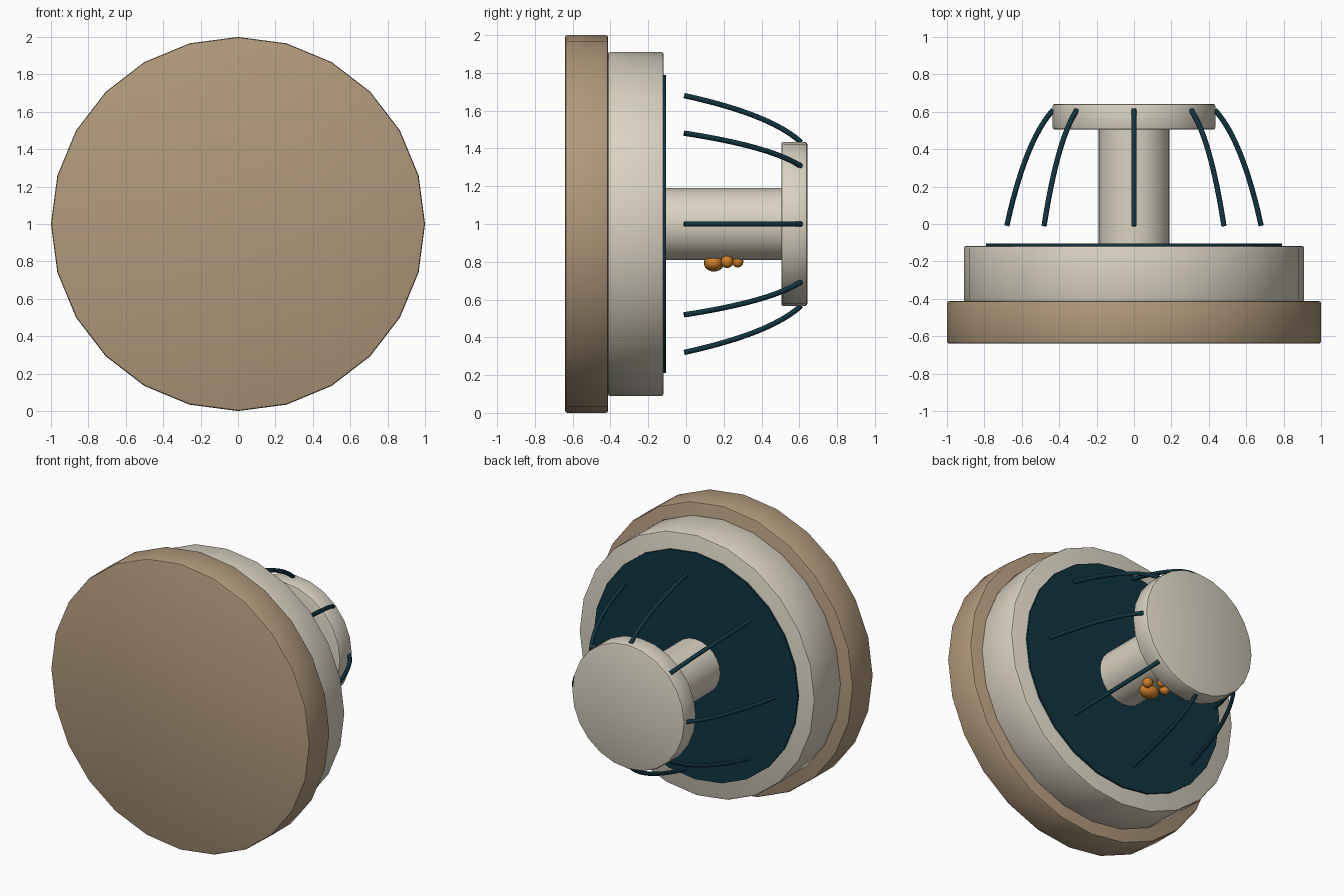
import bpy
import math
from mathutils import Vector

cube = bpy.data.objects.get("Cube")
if cube:
    bpy.data.objects.remove(cube, do_unlink=True)

AXIS_Z = 1.0  # height of the central axis, which runs along y


def material(name, rgb):
    mat = bpy.data.materials.new(name)
    mat.use_nodes = True
    mat.diffuse_color = (*rgb, 1)
    mat.node_tree.nodes["Principled BSDF"].inputs["Base Color"].default_value = (*rgb, 1)
    return mat


TAN = material("tan", (0.44, 0.32, 0.20))
CREAM = material("cream", (0.70, 0.65, 0.54))
TEAL = material("dark teal", (0.005, 0.035, 0.052))
ORANGE = material("orange", (0.62, 0.21, 0.02))


def drum(name, radius, y0, y1, mat, bevel=0.0, sides=24):
    bpy.ops.mesh.primitive_cylinder_add(
        vertices=sides, radius=radius, depth=y1 - y0,
        location=(0, (y0 + y1) / 2, AXIS_Z), rotation=(math.pi / 2, 0, 0))
    obj = bpy.context.object
    obj.name = name
    obj.data.materials.append(mat)
    if bevel:
        mod = obj.modifiers.new("soft_edge", 'BEVEL')
        mod.width = bevel
        mod.segments = 2
        mod.limit_method = 'ANGLE'
        mod.angle_limit = math.radians(40)
        bpy.ops.object.modifier_apply(modifier=mod.name)
    bpy.ops.object.shade_smooth_by_angle(angle=math.radians(35))
    return obj


def ball(name, location, scale):
    bpy.ops.mesh.primitive_uv_sphere_add(segments=20, ring_count=12, radius=1, location=location)
    obj = bpy.context.object
    obj.name = name
    obj.scale = scale
    obj.data.materials.append(ORANGE)
    bpy.ops.object.shade_smooth()


def rib(name, angle):
    # Quadratic arc from the free end to the rim of the cap
    start, bend, end = Vector((0.68, -0.01)), Vector((0.58, 0.45)), Vector((0.432, 0.61))
    curve = bpy.data.curves.new(name, 'CURVE')
    curve.dimensions = '3D'
    curve.bevel_depth = 0.014
    curve.bevel_resolution = 2
    curve.use_fill_caps = True
    spline = curve.splines.new('POLY')
    steps = 12
    spline.points.add(steps)
    for i, point in enumerate(spline.points):
        t = i / steps
        r, y = start * (1 - t) ** 2 + bend * 2 * t * (1 - t) + end * t ** 2
        point.co = (r * math.cos(angle), y, AXIS_Z + r * math.sin(angle), 1)
    spline.use_smooth = True
    curve.materials.append(TEAL)
    obj = bpy.data.objects.new(name, curve)
    bpy.context.collection.objects.link(obj)


# Stacked round body, from the front plate to the rear cap
drum("front_plate", 1.0, -0.64, -0.412, TAN, 0.012)
drum("main_drum", 0.91, -0.414, -0.118, CREAM, 0.012)
drum("rear_disc", 0.79, -0.13, -0.105, TEAL)
drum("stem", 0.19, -0.12, 0.52, CREAM)
drum("rear_cap", 0.435, 0.505, 0.642, CREAM, 0.012)

# Eight curved ribs around the cap
for i in range(8):
    rib(f"rib_{i + 1}", i * math.tau / 8)

# Paw ornament below the stem
ball("paw_pad", (0, 0.148, 0.793), (0.068, 0.053, 0.045))
for side, x in (("left", 0.07), ("right", -0.07)):
    ball(f"paw_toe_{side}", (x, 0.218, 0.80), (0.033, 0.033, 0.033))
ball("paw_toe_middle", (0, 0.274, 0.80), (0.03, 0.03, 0.03))
